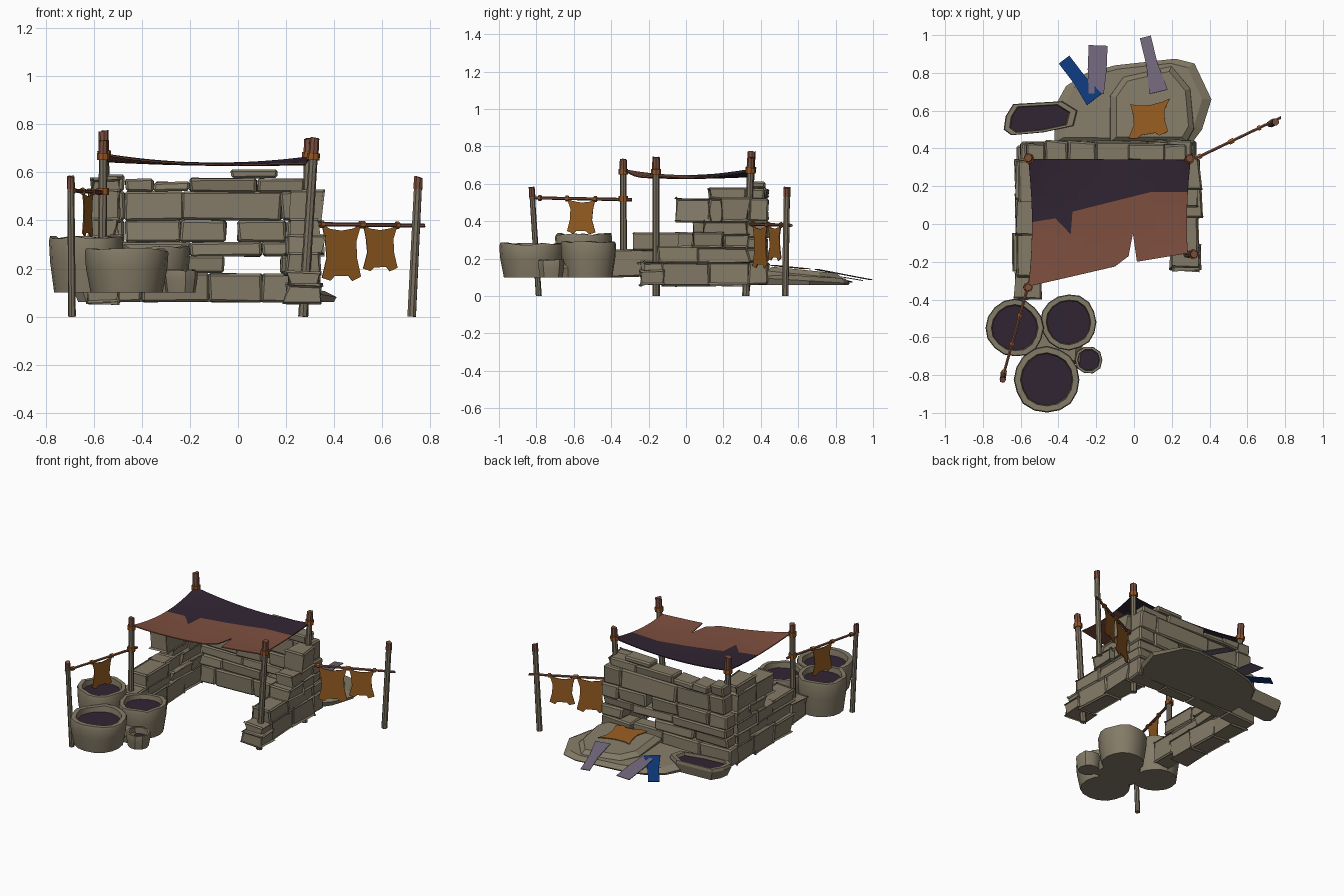
import bpy, bmesh, math, random
from mathutils import Vector

if "Cube" in bpy.data.objects:
    bpy.data.objects.remove(bpy.data.objects["Cube"])
random.seed(4)

def material(name, r, g, b):
    m = bpy.data.materials.new(name)
    lin = lambda c: ((c / 255 + 0.055) / 1.055) ** 2.4
    m.diffuse_color = (lin(r), lin(g), lin(b), 1)
    m.use_nodes = True
    m.node_tree.nodes["Principled BSDF"].inputs["Base Color"].default_value = m.diffuse_color
    return m

STONE = material("stone", 132, 123, 103)
WOOD = material("grey_wood", 122, 112, 95)
RED = material("red_wood", 122, 78, 63)
CANVAS = material("rust_canvas", 126, 79, 63)
DARK = material("dark_purple", 49, 37, 51)
HIDE = material("tan_hide", 148, 92, 33)
ROPE = material("rope", 150, 86, 36)
LILAC = material("lilac_cloth", 112, 102, 122)
BLUE = material("blue_cloth", 14, 56, 122)

def finish(name, bm, mats, smooth=0, thick=0):
    bmesh.ops.recalc_face_normals(bm, faces=bm.faces)
    me = bpy.data.meshes.new(name)
    bm.to_mesh(me)
    bm.free()
    for m in mats:
        me.materials.append(m)
    ob = bpy.data.objects.new(name, me)
    bpy.context.collection.objects.link(ob)
    if thick:
        s = ob.modifiers.new("thickness", 'SOLIDIFY')
        s.thickness, s.offset = thick, 0
    if smooth:
        bpy.ops.object.select_all(action='DESELECT')
        ob.select_set(True)
        bpy.context.view_layer.objects.active = ob
        bpy.ops.object.shade_smooth_by_angle(angle=math.radians(smooth))
    return ob

def rod(bm, a, b, r0, r1, sides=8, mat=0, jag=0):
    a, b = Vector(a), Vector(b)
    d = b - a
    mtx = d.to_track_quat('Z', 'Y').to_matrix().to_4x4()
    mtx.translation = (a + b) / 2
    vs = bmesh.ops.create_cone(bm, cap_ends=True, segments=sides, radius1=r0, radius2=r1,
                               depth=d.length, matrix=mtx)['verts']
    for f in {f for v in vs for f in v.link_faces}:
        f.material_index = mat
    for v in vs:
        if (v.co - b).length < (v.co - a).length:
            v.co += d.normalized() * random.uniform(-jag, jag)

def loft(name, pts, rings, mats, cap_mat=0, tilt=0, wave=0, smooth=0):
    """Stack scaled copies (z, scale) of an outline and cap both ends."""
    cx = sum(p[0] for p in pts) / len(pts)
    cy = sum(p[1] for p in pts) / len(pts)
    bm = bmesh.new()
    top = max(z for z, s in rings)
    bump = [random.uniform(-wave, wave) for p in pts]
    loops = []
    for i, (z, s) in enumerate(rings):
        loops.append([bm.verts.new((cx + (x - cx) * s, cy + (y - cy) * s,
                     z + (tilt * (y - cy) * s if i else 0) + (bump[k] if z == top else 0)))
                     for k, (x, y) in enumerate(pts)])
    n = len(pts)
    for a, b in zip(loops, loops[1:]):
        for k in range(n):
            bm.faces.new((a[k], a[(k + 1) % n], b[(k + 1) % n], b[k]))
    bm.faces.new(loops[0])
    bm.faces.new(loops[-1]).material_index = cap_mat
    return finish(name, bm, mats, smooth)

# Dry stone walls: rows of (z0, z1, joints along the wall)
def wall(name, axis, d0, d1, rows):
    bm = bmesh.new()
    for z0, z1, cuts in rows:
        for a, b in zip(cuts, cuts[1:]):
            o, q = random.uniform(-.012, .012), random.uniform(-.012, .012)
            lo, hi = (a, d0 + o, z0), (b, d1 + q, z1)
            vs = bmesh.ops.create_cube(bm, size=1)['verts']
            for v in vs:
                p = [lo[i] if v.co[i] < 0 else hi[i] for i in range(3)]
                p[0] += random.uniform(-.006, .006)
                p[1] += random.uniform(-.01, .01)
                p[2] += random.uniform(-.003, .003)
                v.co = p if axis == 'x' else (p[1], p[0], p[2])
            es = list({e for v in vs for e in v.link_edges})
            bmesh.ops.bevel(bm, geom=es, offset=.009, segments=1, affect='EDGES')
    finish(name, bm, [STONE])

wall("back_wall", 'x', .325, .43, [
    (.06, .18, [-.62, -.4, -.12, .1, .33]), (.18, .25, [-.6, -.35, -.06]), (.18, .25, [.18, .33]),
    (.25, .31, [-.6, -.2, .1, .32]), (.31, .40, [-.6, -.47, -.24, -.05]), (.31, .40, [0, .2, .32]),
    (.40, .52, [-.58, -.47, -.23, .18, .31]), (.52, .575, [-.47, -.35]), (.52, .56, [-.35, -.2]),
    (.515, .575, [-.2, .08, .28]), (.52, .59, [-.57, -.47]), (.575, .61, [-.03, .16])])
wall("left_wall", 'y', -.615, -.5, [
    (.06, .18, [-.24, -.05, .15, .33]), (.11, .24, [-.39, -.24]), (.18, .25, [-.25, 0, .2, .33]),
    (.25, .33, [-.27, -.05, .12, .33]), (.33, .40, [.04, .2, .33]), (.40, .52, [-.05, .13, .33]),
    (.52, .57, [.13, .33])])
wall("right_wall", 'y', .215, .335, [
    (.06, .13, [-.24, -.12]), (.06, .18, [-.12, .12, .33]), (.13, .18, [-.22, -.12]),
    (.18, .26, [-.14, .06, .33]), (.26, .33, [.04, .2, .33]), (.33, .40, [.1, .33]),
    (.40, .52, [.19, .33])])

# Round stone vats with dark liquid, and the rock joining them
def vat(name, x, y, r, z0, z1, n=16):
    pts = [(x + r * math.cos(math.tau * k / n) * random.uniform(.96, 1.02),
            y + r * math.sin(math.tau * k / n) * random.uniform(.96, 1.02)) for k in range(n)]
    h = z1 - z0
    loft(name, pts, [(z0, .86), (z0 + h * .55, .97), (z1 - .015, 1), (z1, .97), (z1, .8),
                     (z1 - .035, .77)], [STONE, DARK], 1, wave=.008, smooth=35)

vat("tall_vat", -.63, -.55, .155, .10, .33)
vat("side_vat", -.345, -.52, .15, .10, .29)
vat("front_vat", -.46, -.825, .178, .10, .28)
vat("small_vat", -.24, -.72, .075, .10, .19, 10)
loft("vat_rock", [(-.57, -.7), (-.45, -.74), (-.28, -.74), (-.27, -.6), (-.47, -.5), (-.6, -.6)],
     [(.10, .9), (.15, 1), (.18, .8)], [STONE])

# Long trough behind the wall
loft("trough", [(-.69, .50), (-.65, .47), (-.48, .485), (-.32, .52), (-.30, .60), (-.38, .65),
                (-.64, .635), (-.68, .57)],
     [(.06, .85), (.12, 1), (.14, .97), (.14, .82), (.12, .79)], [STONE, DARK], 1)

# Layered rock mound behind the wall
loft("mound_base", [(-.42, .43), (-.42, .62), (-.36, .73), (-.25, .80), (-.1, .84), (.22, .875),
                    (.32, .85), (.41, .66), (.36, .5), (.30, .42)],
     [(.06, .97), (.08, 1), (.105, .88)], [STONE], tilt=-.06)
loft("mound_top", [(-.13, .43), (-.13, .68), (-.06, .78), (.2, .84), (.3, .72), (.32, .5), (.28, .43)],
     [(.07, 1), (.115, .98), (.14, .85)], [STONE], tilt=-.1)

# Posts with red broken tops and rope bindings
def post(name, a, b, r, cap, ties):
    a, b = Vector(a), Vector(b)
    at = lambda z: a.lerp(b, (z - a.z) / (b.z - a.z))
    bm = bmesh.new()
    rod(bm, a, at(cap), r, r * .92)
    rod(bm, at(cap), b, r * 1.05, r, mat=1, jag=.006)
    for z in ties:
        rod(bm, at(z - .014), at(z + .014), r * 1.35, r * 1.35, mat=2)
    finish(name, bm, [WOOD, RED, ROPE])

post("back_left_post", (-.535, .33, .10), (-.56, .35, .77), .021, .69, [.675])
post("front_left_post", (-.565, -.335, .12), (-.56, -.335, .73), .019, .68, [.665, .52])
post("front_right_post", (.27, -.16, 0), (.318, -.16, .74), .02, .68, [.665])
post("back_right_post", (.272, .32, 0), (.295, .347, .74), .02, .68, [.67, .385])
post("left_rack_post", (-.69, -.787, 0), (-.695, -.825, .58), .016, .53, [])
post("right_rack_post", (.722, .53, 0), (.75, .54, .58), .019, .53, [])

# Sagging two-colour canopy, split along a ragged seam
def line(pts, x):
    for (x0, y0), (x1, y1) in zip(pts, pts[1:]):
        if x <= x1:
            return y0 + (y1 - y0) * (x - x0) / (x1 - x0)
    return pts[-1][1]

front = [(-.56, -.33), (-.1, -.225), (-.025, -.17), (0, -.05), (.02, -.2), (.30, -.155)]
seam = [(-.56, .01), (-.43, .03), (-.345, -.055), (-.335, .065), (.1, .17), (.30, .17)]
back = [(-.56, .345), (.30, .34)]
xs = sorted({round(-.56 + .043 * i, 3) for i in range(21)} | {p[0] for p in front + seam})
bm = bmesh.new()
grid = []
for x in xs:
    f, s, k = line(front, x), line(seam, x), line(back, x)
    col = []
    for y in [f + (s - f) * i / 5 for i in range(5)] + [s + (k - s) * i / 5 for i in range(6)]:
        u, v = (x + .13) / .43, max(-1, min(1, y / .335))
        z = .63 + .008 * (u * u + v * v) + .024 * u * u * v * v - .006 * u
        bulge = x + .02 * (1 - v * v) * -u
        col.append(bm.verts.new((bulge, y, z)))
    grid.append(col)
for c0, c1 in zip(grid, grid[1:]):
    for j in range(10):
        bm.faces.new((c0[j], c1[j], c1[j + 1], c0[j + 1])).material_index = int(j >= 5)
finish("canopy", bm, [CANVAS, DARK], thick=.006)

# Drying hides: one ragged outline, hung or laid flat
SKIN = [(0, 1), (.2, .92), (.5, .89), (.8, .93), (1, 1), (.88, .7), (.9, .4), (1, .08), (.78, 0),
        (.68, .09), (.32, .08), (.22, 0), (0, .05), (.12, .4), (.08, .72)]

def hide(name, o, u, v):
    o, u, v = Vector(o), Vector(u), Vector(v)
    bm = bmesh.new()
    bm.faces.new([bm.verts.new(o + u * a + v * b) for a, b in SKIN])
    finish(name, bm, [HIDE], thick=.005)

# Drying racks: a pole, its ties and the hides on it
def rack(name, a, b, hides):
    a, b = Vector(a), Vector(b)
    bm = bmesh.new()
    rod(bm, a, b, .009, .008, 6, jag=.01)
    for t in [t for h in hides for t in h[:2]] + [.91]:
        p = a.lerp(b, t)
        d = (b - a).normalized() * .008
        rod(bm, p - d, p + d, .015, .015, 6, mat=1)
    finish(name + "_pole", bm, [RED, ROPE])
    for i, (t0, t1, z0) in enumerate(hides):
        p, q = a.lerp(b, t0), a.lerp(b, t1)
        low = Vector((p.x, p.y, z0))
        hide(name + "_hide_%d" % i, low, q - p, p - low)

rack("left_rack", (-.55, -.29, .515), (-.70, -.83, .525), [(.36, .64, .33)])
rack("right_rack", (.29, .33, .385), (.78, .565, .378), [(.12, .45, .15), (.47, .76, .19)])
hide("mound_hide", (-.03, .445, .164), (.21, .03, 0), (.01, .19, -.019))

# Cloth strips draped over the mound
def strip(name, a, b, w0, w1, mat):
    a, b = Vector(a), Vector(b)
    side = (b - a).cross(Vector((0, 0, 1))).normalized()
    bm = bmesh.new()
    bm.faces.new([bm.verts.new(p) for p in (a - side * w0 / 2, a + side * w0 / 2, a.lerp(b, .5) + side * w1 / 2,
                  b + side * w1 / 2, b - side * w1 / 2, a.lerp(b, .5) - side * w1 / 2)])
    finish(name, bm, [mat], thick=.004)

strip("blue_strip", (-.21, .66, .13), (-.37, .87, .075), .10, .07, BLUE)
strip("lilac_strip_left", (-.20, .69, .125), (-.19, .945, .083), .08, .10, LILAC)
strip("lilac_strip_right", (.13, .70, .142), (.06, .99, .087), .10, .06, LILAC)
